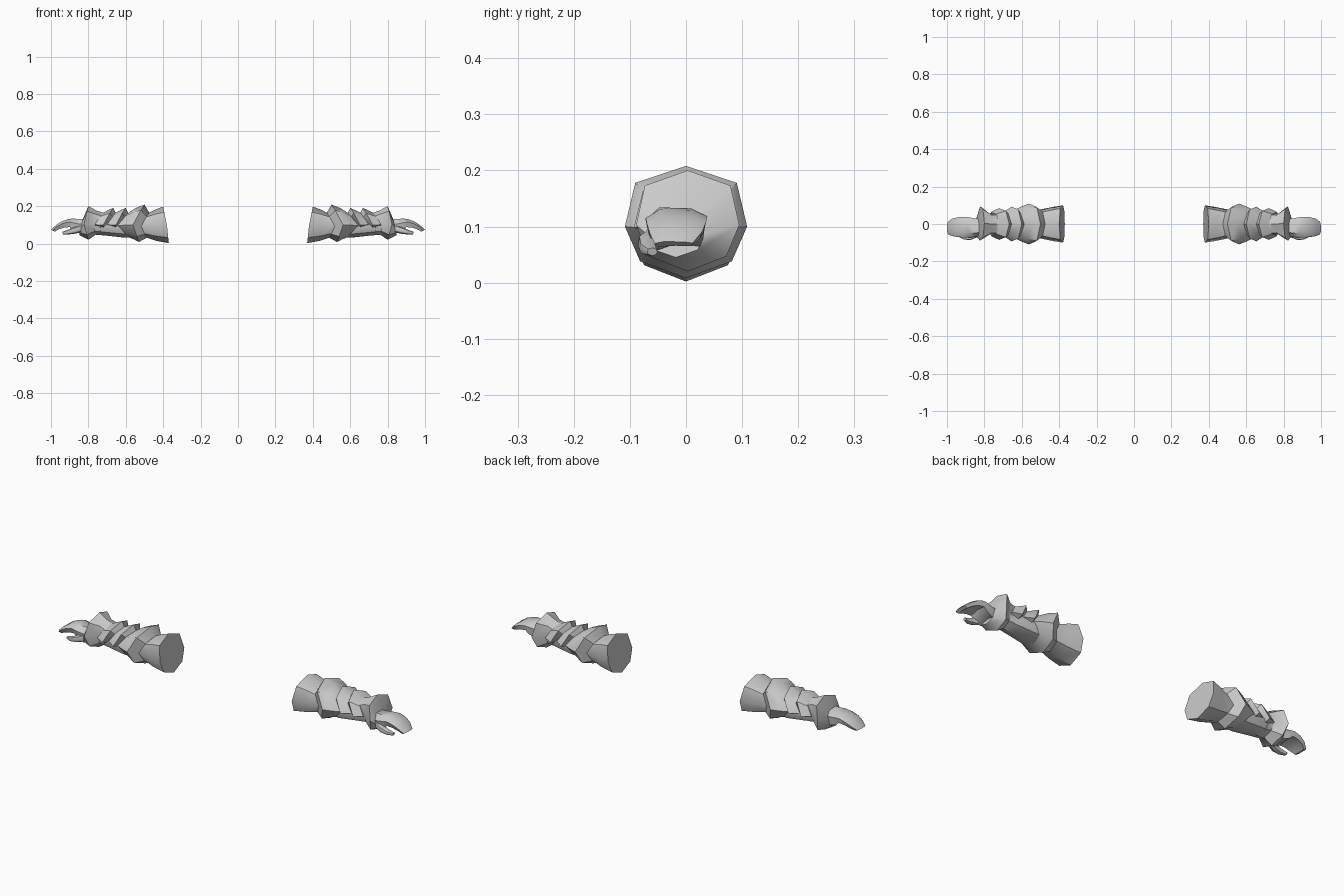
import bpy, bmesh, math

cube = bpy.data.objects.get("Cube")
if cube:
    bpy.data.objects.remove(cube, do_unlink=True)

grey = bpy.data.materials.new("plain_grey")
grey.use_nodes = True
grey.diffuse_color = (0.6, 0.6, 0.6, 1)
grey.node_tree.nodes["Principled BSDF"].inputs["Base Color"].default_value = (0.6, 0.6, 0.6, 1)

# Unit cross-sections as (y, z)
RING = [(0, 1), (.83, .7), (1, -.08), (.75, -.7), (0, -1), (-.75, -.7), (-1, -.08), (-.83, .7)]
HALF = [(.5, -.3), (1, -.1), (.83, .66), (0, 1), (-.83, .66), (-1, -.1), (-.5, -.3)]
PALM = [(-.55, 1), (.5, .95), (1, .45), (.9, -.75), (.1, -.6), (-.8, -1), (-1, .3)]


def loft(name, side, section, rows, closed=True, angle=40):
    """Rows: x at top, x at side, x at bottom, half width, z top, z bottom, y centre."""
    bm = bmesh.new()
    rings = []
    for xt, xs, xb, hw, zt, zb, yc in rows:
        ring = []
        for y, t in section:
            x = xs + (xt - xs) * t if t >= 0 else xs - (xb - xs) * t
            z = (zt + zb) / 2 + t * (zt - zb) / 2
            ring.append(bm.verts.new((side * x, yc + hw * y, z)))
        rings.append(ring)
    n = len(section)
    for a, b in zip(rings, rings[1:]):
        for i in range(n if closed else n - 1):
            j = (i + 1) % n
            bm.faces.new((a[i], a[j], b[j], b[i]))
    bm.faces.new(rings[0])
    bm.faces.new(rings[-1])
    bmesh.ops.recalc_face_normals(bm, faces=bm.faces)
    mesh = bpy.data.meshes.new(name)
    bm.to_mesh(mesh)
    bm.free()
    mesh.materials.append(grey)
    ob = bpy.data.objects.new(name, mesh)
    bpy.context.collection.objects.link(ob)
    bpy.ops.object.select_all(action='DESELECT')
    ob.select_set(True)
    bpy.context.view_layer.objects.active = ob
    bpy.ops.object.shade_smooth_by_angle(angle=math.radians(angle))


for side, label in ((1, "left"), (-1, "right")):
    # Upper sleeve with a slanted, capped inner end
    loft(label + "_sleeve", side, RING, [
        (.40, .38, .37, .10, .197, .002, 0),
        (.44, .44, .44, .09, .183, .015, 0),
        (.48, .50, .49, .078, .163, .032, 0),
        (.53, .56, .54, .075, .16, .035, 0)])
    # Elbow band, a full ring swept outward at the sides
    loft(label + "_elbow_band", side, RING, [
        (.475, .52, .49, .077, .165, .03, 0),
        (.50, .565, .53, .109, .208, .008, 0),
        (.55, .61, .555, .092, .188, .022, 0),
        (.59, .65, .60, .07, .162, .04, 0)])
    # Tapering forearm
    loft(label + "_forearm", side, RING, [
        (.50, .50, .50, .07, .15, .035, 0),
        (.62, .62, .62, .072, .158, .033, 0),
        (.70, .72, .70, .062, .163, .042, 0),
        (.77, .77, .77, .053, .172, .048, -.003)])
    # Overlapping plates across the top of the forearm
    for i, x in enumerate((.585, .652)):
        w = .093 - .008 * i
        loft(f"{label}_forearm_plate_{i + 1}", side, HALF, [
            (x, x + .055, x + .05, .066, .16, .05, 0),
            (x + .015, x + .07, x + .06, w, .191, .022, 0),
            (x + .072, x + .115, x + .10, .064, .164, .05, 0)], closed=False)
    # Flared glove cuff
    loft(label + "_cuff", side, RING, [
        (.72, .74, .73, .06, .163, .045, 0),
        (.755, .775, .76, .057, .176, .048, 0),
        (.80, .825, .80, .092, .20, .02, .003),
        (.828, .84, .848, .052, .135, .045, -.018)])
    # Mitten-like hand with curled fingers
    loft(label + "_hand", side, PALM, [
        (.81, .81, .81, .045, .132, .058, -.02),
        (.85, .85, .85, .05, .131, .055, -.02),
        (.885, .885, .885, .054, .134, .07, -.018),
        (.91, .905, .90, .055, .130, .088, -.017),
        (.945, .94, .93, .053, .117, .085, -.017),
        (.975, .968, .96, .047, .097, .075, -.018),
        (1.0, .99, .98, .034, .073, .064, -.022)])
    # Thumb
    loft(label + "_thumb", side, RING, [
        (.84, .84, .84, .016, .10, .06, -.055),
        (.875, .875, .875, .018, .088, .052, -.068),
        (.91, .91, .91, .015, .073, .048, -.068),
        (.94, .938, .935, .009, .062, .048, -.06)])
